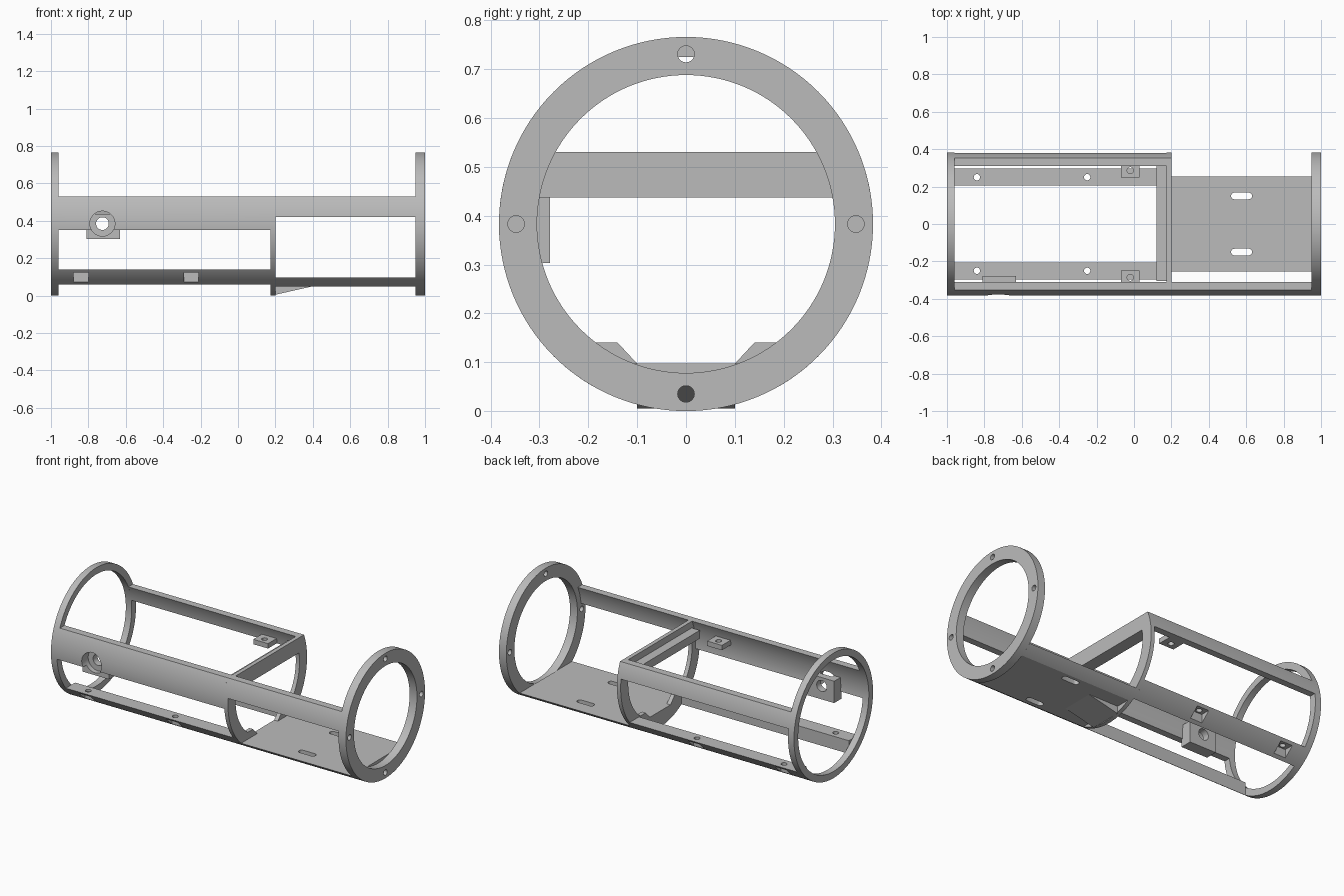
import bpy, bmesh, math

old = bpy.data.objects.get("Cube")
if old:
    bpy.data.objects.remove(old, do_unlink=True)

R, INNER, C = 0.383, 0.342, 0.383      # tube radii and axis height
TOP = 0.53                             # upper edge of side strips

grey = bpy.data.materials.new("plain grey")
grey.use_nodes = True
grey.diffuse_color = (0.5, 0.5, 0.5, 1)
grey.node_tree.nodes["Principled BSDF"].inputs["Base Color"].default_value = (0.5, 0.5, 0.5, 1)


def prism(name, pts, a, b, axis="x"):
    """Extrude a flat outline from a to b along an axis."""
    place = {"x": lambda p, t: (t, p[0], p[1]),
             "y": lambda p, t: (p[0], t, p[1]),
             "z": lambda p, t: (p[0], p[1], t)}[axis]
    bm = bmesh.new()
    lo = [bm.verts.new(place(p, a)) for p in pts]
    hi = [bm.verts.new(place(p, b)) for p in pts]
    bm.faces.new(lo)
    bm.faces.new(hi[::-1])
    for i in range(len(pts)):
        j = (i + 1) % len(pts)
        bm.faces.new((lo[i], hi[i], hi[j], lo[j]))
    bmesh.ops.recalc_face_normals(bm, faces=bm.faces)
    mesh = bpy.data.meshes.new(name)
    bm.to_mesh(mesh)
    bm.free()
    mesh.materials.append(grey)
    ob = bpy.data.objects.new(name, mesh)
    bpy.context.collection.objects.link(ob)
    return ob


def cut(ob, *cutters):
    for c in cutters:
        c.hide_render = True
        mod = ob.modifiers.new("cut", "BOOLEAN")
        mod.operation, mod.solver, mod.object = "DIFFERENCE", "EXACT", c
        bpy.context.view_layer.objects.active = ob
        bpy.ops.object.modifier_apply(modifier=mod.name)
        bpy.data.objects.remove(c, do_unlink=True)
    return ob


def circle(r, u=0, v=0, n=32):
    return [(u + r * math.cos(math.tau * i / n), v + r * math.sin(math.tau * i / n)) for i in range(n)]


def rect(u0, u1, v0, v1):
    return [(u0, v0), (u1, v0), (u1, v1), (u0, v1)]


def arc(r, z0, z1, n=16):
    """Arc on the +y side of the tube between two heights."""
    a, b = (math.asin(max(-1, min(1, (z - C) / r))) for z in (z0, z1))
    return [(r * math.cos(a + (b - a) * i / n), C + r * math.sin(a + (b - a) * i / n)) for i in range(n + 1)]


def flip(pts):
    return [(-y, z) for y, z in reversed(pts)]


def hole(r, u, v, a, b, axis):
    return prism("hole_cutter", circle(r, u, v), a, b, axis)


# End rings
thin = prism("thin_end_ring", circle(R, 0, C, 128), -1, -0.96)
cut(thin, prism("bore", circle(INNER, 0, C, 128), -1.1, -0.9))
thick = prism("bolted_end_ring", circle(R, 0, C, 128), 0.95, 1)
cut(thick, prism("bore", circle(0.305, 0, C, 128), 0.9, 1.1),
    *[hole(0.017, y, z, 0.9, 1.1, "x") for y, z in circle(0.348, 0, C, 4)])

# Side strips
def strip(low):
    return arc(R, low, TOP) + arc(INNER, TOP, low)

front = prism("front_strip", flip(strip(0.35)), -0.96, 0.175)
prism("front_strip_narrow", flip(strip(0.42)), 0.2, 0.95)
prism("back_strip", strip(0.437), -0.96, 0.175)

# Middle frame with its crossbar and window
side = arc(R, 0, TOP, 40)
frame = prism("middle_frame", side + flip(side)[:-1], 0.175, 0.2)
half = [(0.1, 0.097), (0.14, 0.14)] + arc(0.31, 0.14, 0.437)
cut(frame, prism("window", half + flip(half), 0.1, 0.3))
prism("crossbar_ledge", rect(0.12, 0.175, -0.305, 0.312), 0.44, 0.49, "z")

# Floor plate with slots, and the tapered rib under it
edge = arc(R, 0.05, 0.097)
floor = prism("floor_plate", edge + flip(edge), 0.2, 0.95)
for y in (-0.15, 0.15):
    ends = circle(0.018, 0, y)
    slot = [(0.575 + u + math.copysign(0.038, u), v) for u, v in ends]
    cut(floor, prism("slot_cutter", slot, 0, 0.2, "z"))
prism("floor_rib", [(0.2, 0.005), (0.4, 0.05), (0.2, 0.05)], -0.1, 0.1, "y")

# Lower rails with screw pockets, and lugs on the side strips
for s, label in ((1, "back"), (-1, "front")):
    section = arc(R, 0.06, 0.14) + [(0.206, 0.14)]
    rail = prism(label + "_rail", section if s > 0 else flip(section), -0.96, 0.175)
    for x in (-0.84, -0.25):
        pocket = prism("pocket", rect(x - 0.04, x + 0.04, *sorted((s * 0.225, s * 0.4))), 0, 0.125, "z")
        cut(rail, pocket, hole(0.017, x, s * 0.25, 0.1, 0.2, "z"))
    lug = prism(label + "_lug", rect(-0.07, 0.03, *sorted((s * 0.248, s * 0.345))), 0.44, 0.47, "z")
    cut(lug, hole(0.017, -0.02, s * 0.287, 0.4, 0.5, "z"))

# Connector boss with counterbore through the front strip
BX, BZ = -0.725, 0.385
boss = prism("connector_boss", rect(-0.81, -0.63, 0.303, 0.437), -0.35, -0.278, "y")
cut(boss, hole(0.067, BX, BZ, -0.5, -0.32, "y"), hole(0.034, BX, BZ, -0.5, -0.1, "y"))
cut(front, hole(0.067, BX, BZ, -0.5, -0.2, "y"))

# Smooth the curved walls, keep edges crisp
for ob in bpy.context.scene.objects:
    ob.select_set(ob.type == "MESH")
bpy.context.view_layer.objects.active = frame
bpy.ops.object.shade_smooth_by_angle(angle=math.radians(25))
